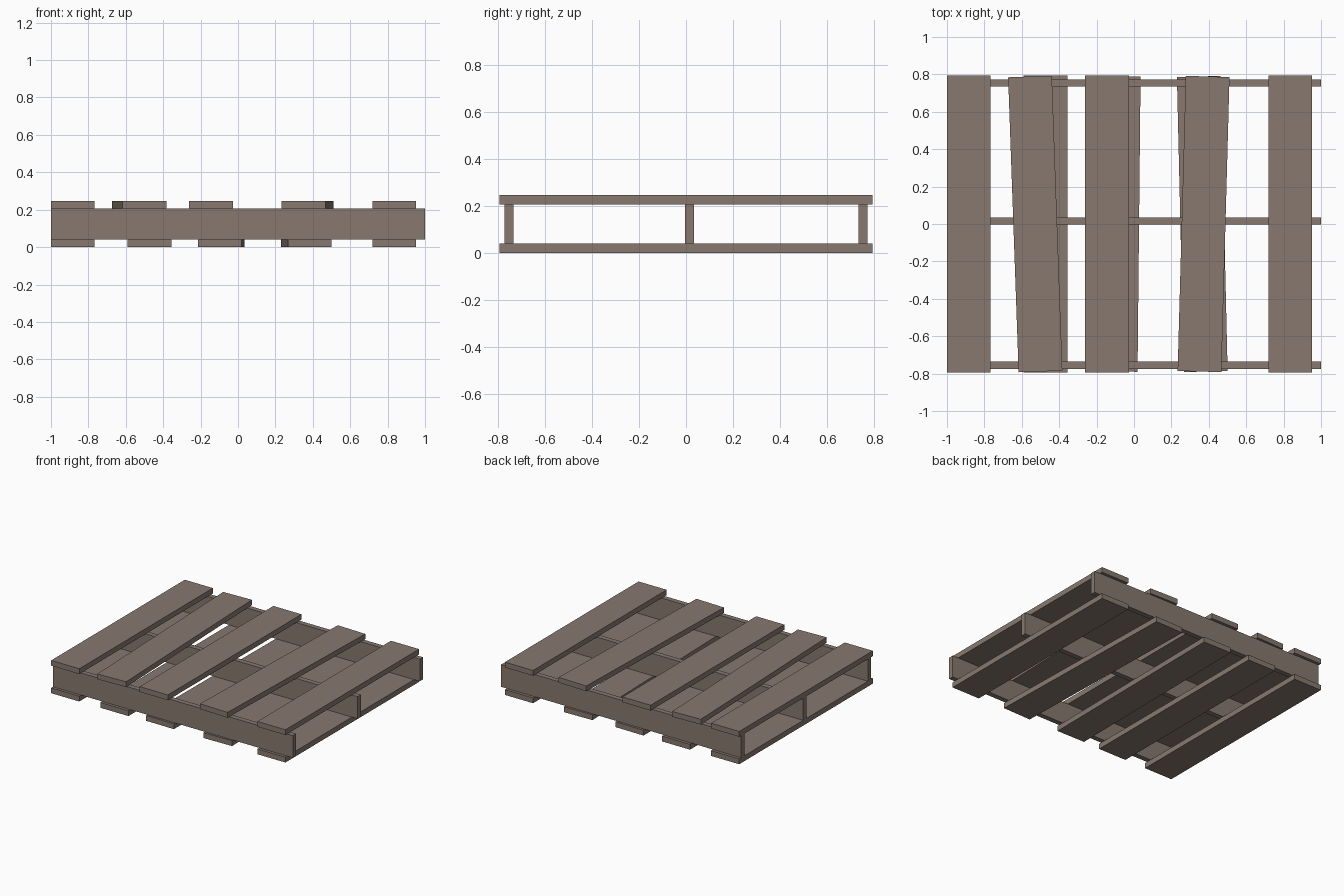
import bpy
import bmesh
from mathutils import Matrix

if "Cube" in bpy.data.objects:
    bpy.data.objects.remove(bpy.data.objects["Cube"])

# weathered wood colour
wood = bpy.data.materials.new("weathered wood")
wood.diffuse_color = (0.242, 0.191, 0.162, 1)
wood.use_nodes = True
wood.node_tree.nodes["Principled BSDF"].inputs["Base Color"].default_value = wood.diffuse_color


def plank(name, size, centre, turn=0.0):
    """Box of the given size, turned about z."""
    mesh = bpy.data.meshes.new(name)
    bm = bmesh.new()
    bmesh.ops.create_cube(bm, size=1, matrix=Matrix.Diagonal((*size, 1)))
    bm.to_mesh(mesh)
    bm.free()
    mesh.materials.append(wood)
    ob = bpy.data.objects.new(name, mesh)
    ob.location = centre
    ob.rotation_euler.z = turn
    bpy.context.collection.objects.link(ob)


T = 0.04          # board thickness
W = 0.234         # board width
H = 0.247         # overall height
L = 1.59          # board length
L_LOOSE = 1.578   # length of the crooked boards

# stringers running left to right
for name, y in (("front", -0.755), ("middle", 0.015), ("back", 0.754)):
    plank(name + "_stringer", (2.0, 0.038, H - 2 * T), (0, y, H / 2))

# deck boards: (x centre, turn), some nailed on crooked
top = [(-0.883, 0), (-0.528, 0.0355), (-0.145, 0), (0.372, -0.0275), (0.835, 0)]
bottom = [(-0.883, 0), (-0.473, 0), (-0.09, -0.0102), (0.365, 0.0235), (0.835, 0)]
for label, boards, z in (("top", top, H - T / 2), ("bottom", bottom, T / 2)):
    for i, (x, turn) in enumerate(boards, 1):
        plank(f"{label}_board_{i}", (W, L_LOOSE if turn else L, T), (x, 0, z), turn)
